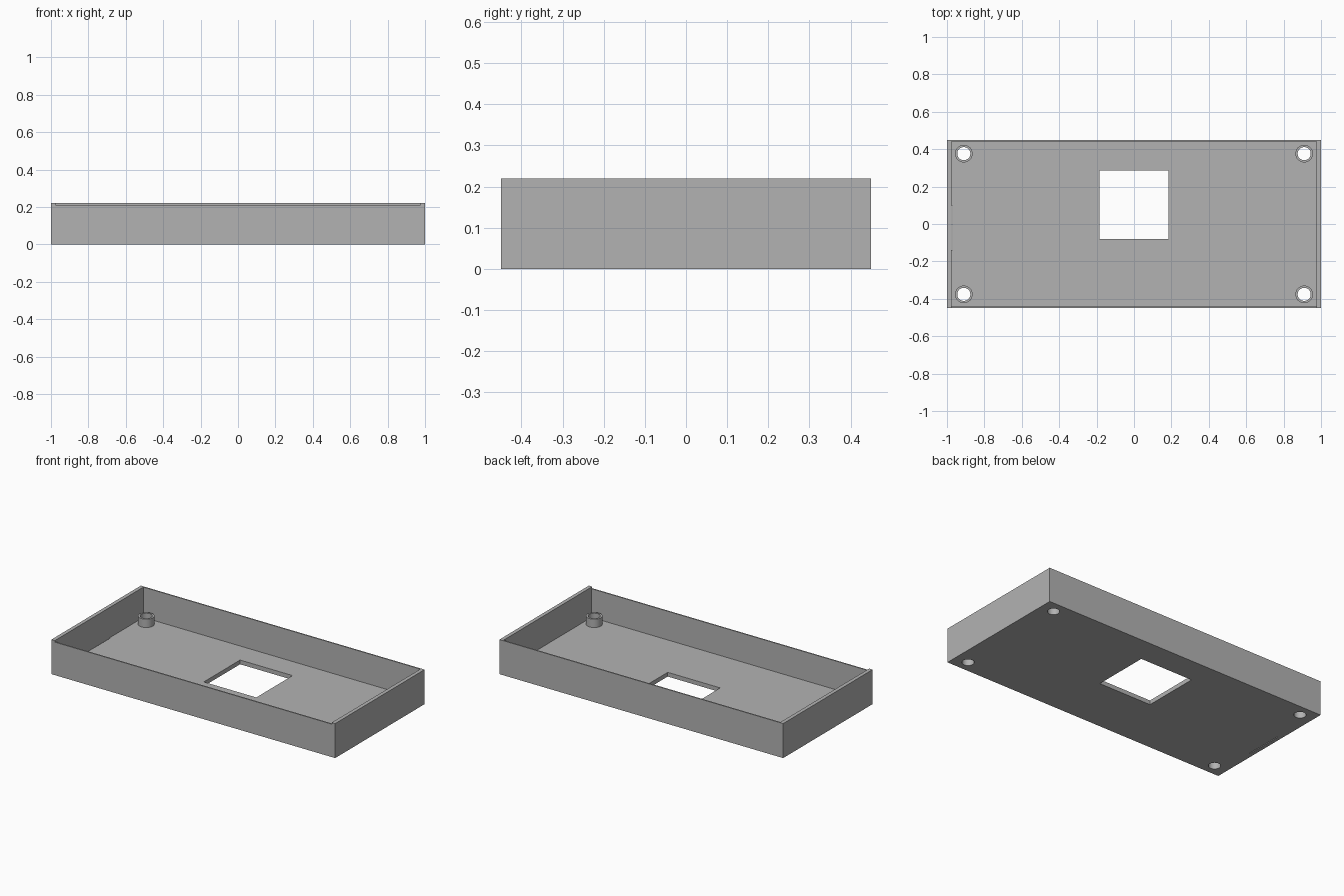
import bpy
import bmesh
from mathutils import Matrix, Vector

HX, HY, HEIGHT = 1.0, 0.45, 0.22
FLOOR, END_WALL, SIDE_WALL = 0.027, 0.024, 0.008
POSTS = [(sx * 0.91, sy * 0.376) for sx in (-1, 1) for sy in (-1, 1)]

cube = bpy.data.objects.get("Cube")
if cube:
    bpy.data.objects.remove(cube)

grey = bpy.data.materials.new("plain grey")
grey.use_nodes = True
colour = (0.45, 0.45, 0.45, 1)
grey.diffuse_color = colour
grey.node_tree.nodes["Principled BSDF"].inputs["Base Color"].default_value = colour


def add_object(name, bm):
    mesh = bpy.data.meshes.new(name)
    bm.to_mesh(mesh)
    bm.free()
    mesh.materials.append(grey)
    obj = bpy.data.objects.new(name, mesh)
    bpy.context.collection.objects.link(obj)
    return obj


def box(name, low, high):
    low, high = Vector(low), Vector(high)
    bm = bmesh.new()
    place = Matrix.Translation((low + high) / 2) @ Matrix.Diagonal((*(high - low), 1))
    bmesh.ops.create_cube(bm, size=1, matrix=place)
    return add_object(name, bm)


def cylinder(name, x, y, radius, low, high):
    bm = bmesh.new()
    bmesh.ops.create_cone(bm, cap_ends=True, segments=48, radius1=radius, radius2=radius,
                          depth=high - low, matrix=Matrix.Translation((x, y, (low + high) / 2)))
    return add_object(name, bm)


def combine(target, tool, operation):
    mod = target.modifiers.new(tool.name, "BOOLEAN")
    mod.operation, mod.solver, mod.object = operation, "EXACT", tool
    bpy.context.view_layer.objects.active = target
    bpy.ops.object.modifier_apply(modifier=mod.name)
    bpy.data.objects.remove(tool)


# Open tray with thick ends and thin long sides
tray = box("tray", (-HX, -HY, 0), (HX, HY, HEIGHT))
ix, iy = HX - END_WALL, HY - SIDE_WALL
combine(tray, box("cavity", (-ix, -iy, FLOOR), (ix, iy, 1)), "DIFFERENCE")

# Slightly lowered front rim
combine(tray, box("rim_cut", (-ix, -1, 0.21), (ix, -0.4, 1)), "DIFFERENCE")

# Hollow corner posts, bored through the floor
for x, y in POSTS:
    combine(tray, cylinder("post", x, y, 0.047, 0.01, 0.08), "UNION")
for x, y in POSTS:
    combine(tray, cylinder("bore", x, y, 0.035, -0.1, 0.15), "DIFFERENCE")

# Rectangular window and narrow slit in the floor
combine(tray, box("window", (-0.185, -0.08, -0.1), (0.185, 0.285, 0.1)), "DIFFERENCE")
combine(tray, box("slit", (-ix, -0.14, -0.1), (0.005 - ix, 0.1, 0.1)), "DIFFERENCE")

# Smooth the round walls and keep the corners crisp
bpy.ops.object.select_all(action="DESELECT")
tray.select_set(True)
bpy.context.view_layer.objects.active = tray
bpy.ops.object.shade_smooth_by_angle(angle=0.6)
